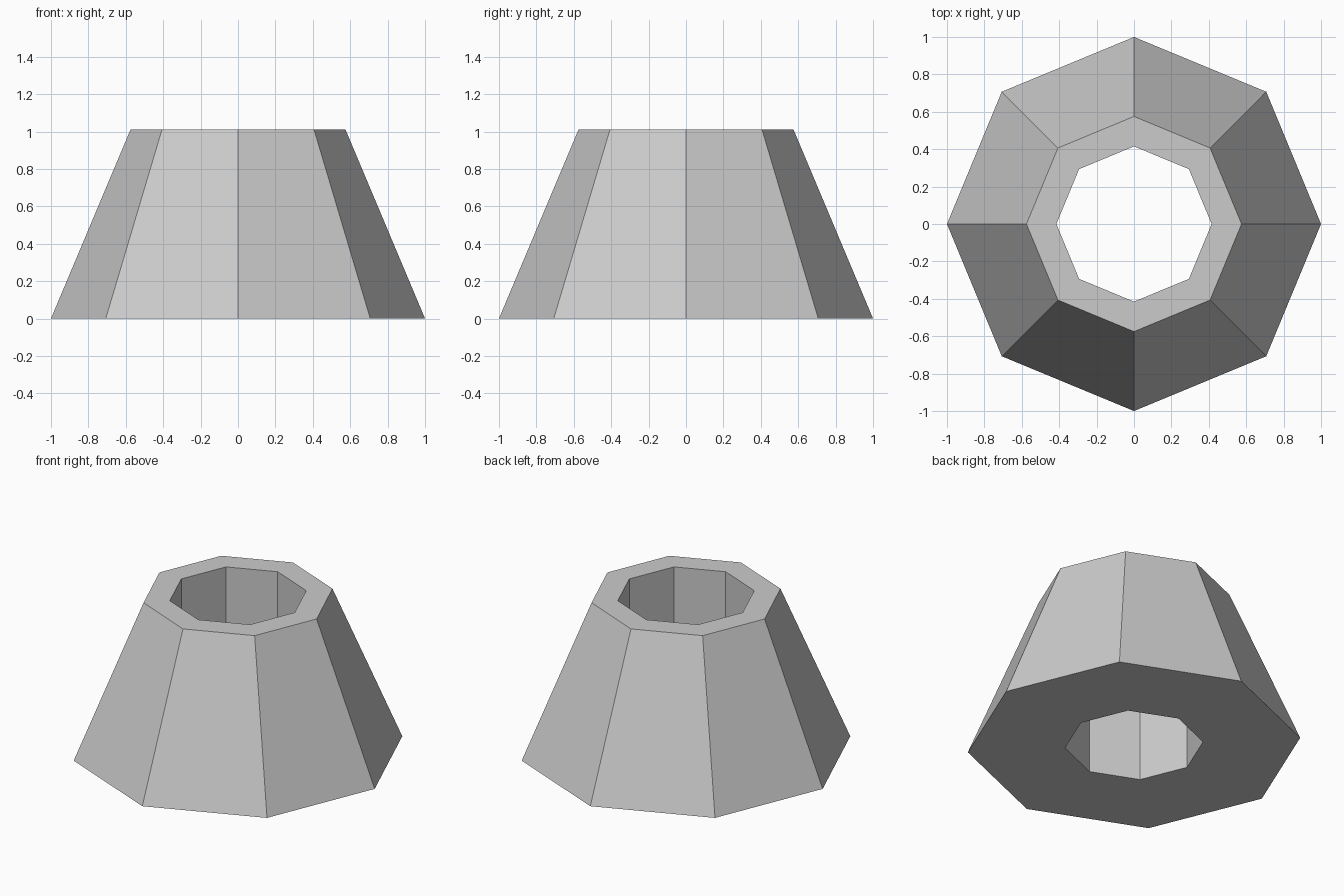
import bpy
import bmesh
from math import cos, sin, pi

cube = bpy.data.objects.get("Cube")
if cube:
    bpy.data.objects.remove(cube, do_unlink=True)

SIDES = 8
HEIGHT = 1.01
# Closed wall section as (radius, height): outer slope, top rim, straight bore
PROFILE = [(1.0, 0.0), (0.575, HEIGHT), (0.415, HEIGHT), (0.415, 0.0)]

# Plain grey material
grey = bpy.data.materials.new("light_grey")
grey.use_nodes = True
colour = (0.6, 0.6, 0.6, 1.0)
grey.diffuse_color = colour
grey.node_tree.nodes["Principled BSDF"].inputs["Base Color"].default_value = colour

# Tapered octagonal ring: sweep the section around the vertical axis
bm = bmesh.new()
rings = [
    [bm.verts.new((r * cos(2 * pi * i / SIDES), r * sin(2 * pi * i / SIDES), z))
     for i in range(SIDES)]
    for r, z in PROFILE
]
for lower, upper in zip(rings, rings[1:] + rings[:1]):
    for i in range(SIDES):
        j = (i + 1) % SIDES
        bm.faces.new((lower[i], lower[j], upper[j], upper[i]))
bmesh.ops.recalc_face_normals(bm, faces=bm.faces)

mesh = bpy.data.meshes.new("tapered_ring")
bm.to_mesh(mesh)
bm.free()
mesh.materials.append(grey)
ring = bpy.data.objects.new("tapered_ring", mesh)
bpy.context.collection.objects.link(ring)
